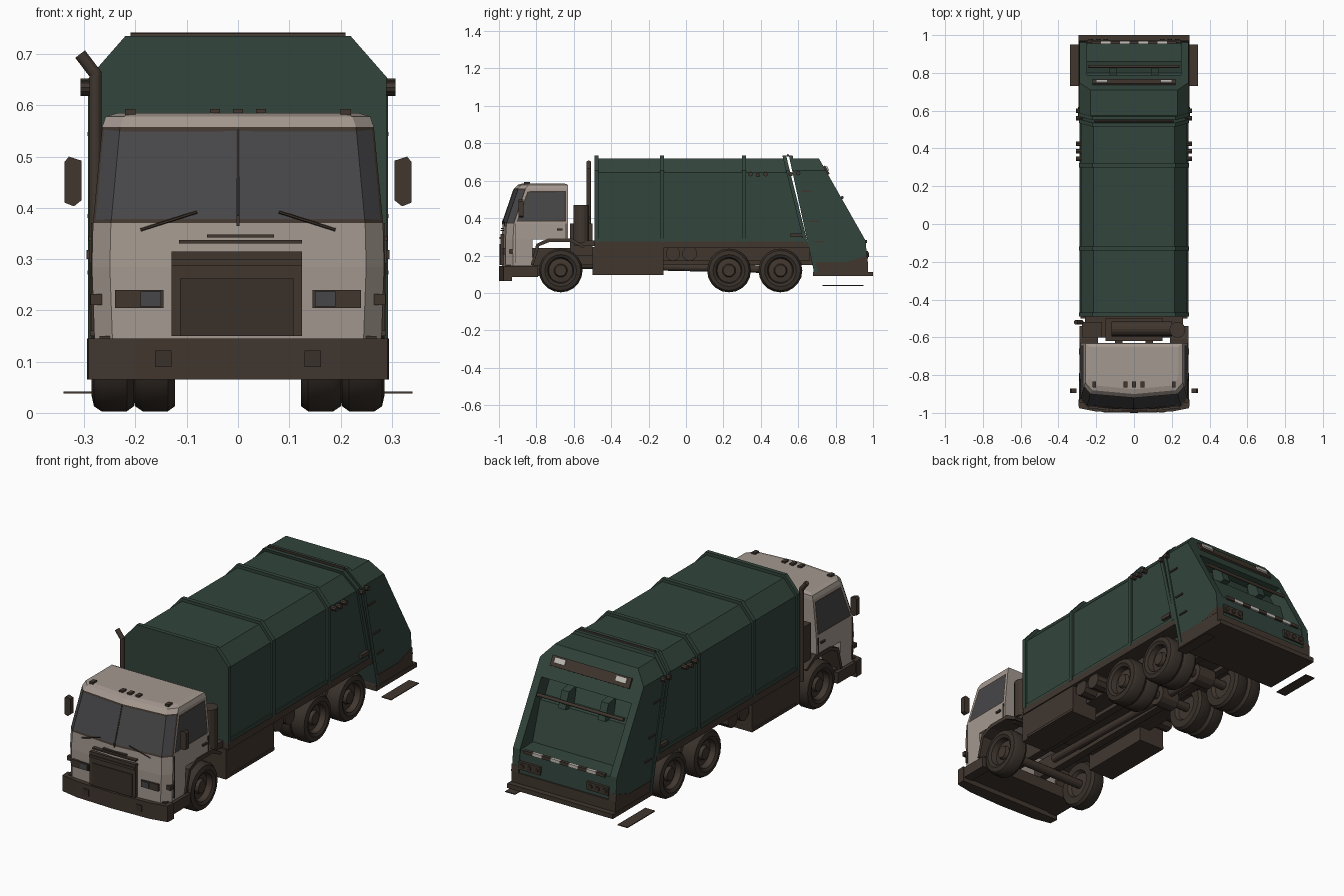
import bpy, bmesh, math
from mathutils import Vector, Matrix

if "Cube" in bpy.data.objects:
    bpy.data.objects.remove(bpy.data.objects["Cube"])


def material(name, rgb):
    m = bpy.data.materials.new(name)
    m.use_nodes = True
    m.diffuse_color = (*rgb, 1)
    m.node_tree.nodes["Principled BSDF"].inputs["Base Color"].default_value = (*rgb, 1)
    return m


GREEN = material("dark green paint", (.032, .058, .045))
BROWN = material("dark brown trim", (.052, .037, .028))
TIRE = material("tire rubber", (.040, .030, .023))
CREAM = material("warm grey paint", (.37, .315, .277))
GLASS = material("grey glass", (.062, .062, .066))
WHITE = material("white marking", (.55, .52, .48))


def finish(name, bm, *mats, mirror=False):
    bmesh.ops.recalc_face_normals(bm, faces=bm.faces[:])
    me = bpy.data.meshes.new(name)
    bm.to_mesh(me)
    bm.free()
    for m in mats:
        me.materials.append(m)
    ob = bpy.data.objects.new(name, me)
    bpy.context.collection.objects.link(ob)
    if mirror:
        ob.modifiers.new("mirror", 'MIRROR')
    return ob


def prism(name, pts, a, b, mat, axis='x', mirror=False, chamfer=None):
    """Extrude a profile along an axis, optionally clipping the top corners."""
    place = {'x': lambda p, t: (t, *p), 'y': lambda p, t: (p[0], t, p[1]),
             'z': lambda p, t: (*p, t)}[axis]
    bm = bmesh.new()
    f = bm.faces.new([bm.verts.new(place(p, a)) for p in pts])
    ext = bmesh.ops.extrude_face_region(bm, geom=[f])["geom"]
    shift = Vector(place((0, 0), b - a))
    bmesh.ops.translate(bm, vec=shift, verts=[v for v in ext if isinstance(v, bmesh.types.BMVert)])
    if chamfer:
        for s in (1, -1):
            bmesh.ops.bisect_plane(bm, geom=bm.verts[:] + bm.edges[:] + bm.faces[:],
                                   plane_co=(s * chamfer[0], 0, chamfer[1]),
                                   plane_no=(s * .08, 0, .07), clear_outer=True)
            bmesh.ops.holes_fill(bm, edges=[e for e in bm.edges if e.is_boundary])
    return finish(name, bm, mat, mirror=mirror)


def box(name, x, y, z, mat, mirror=False):
    return prism(name, [(y[0], z[0]), (y[1], z[0]), (y[1], z[1]), (y[0], z[1])], *x, mat, mirror=mirror)


def rod(name, p, q, r, mat, sides=12, mirror=False):
    p, q = Vector(p), Vector(q)
    bm = bmesh.new()
    mtx = Matrix.Translation((p + q) / 2) @ (q - p).to_track_quat('Z', 'Y').to_matrix().to_4x4()
    bmesh.ops.create_cone(bm, cap_ends=True, segments=sides, radius1=r, radius2=r,
                          depth=(q - p).length, matrix=mtx)
    return finish(name, bm, mat, mirror=mirror)


# Refuse body with raised ribs
PANEL, RIB = (.28, .645), (.29, .655)
prism("body_shell", [(-.48, .27), (.645, .27), (.53, .72), (-.48, .72)], -.28, .28, GREEN, chamfer=PANEL)
for i, y in enumerate((-.48, -.13, .31)):
    prism(f"body_rib_{i}", [(y - .01, .27), (y + .012, .27), (y + .012, .735), (y - .01, .735)],
          -.29, .29, GREEN, chamfer=RIB)
prism("body_end_rib", [(.63, .27), (.65, .27), (.535, .735), (.515, .735)], -.29, .29, GREEN, chamfer=RIB)
box("body_floor_rail", (-.289, .289), (-.49, .655), (.24, .275), BROWN)
box("body_lower_trim", (.28, .286), (-.47, .64), (.275, .29), GREEN, True)

# Tailgate: side walls, recessed hopper, flange and sill
EDGE = (.29, .652)
prism("tailgate_side", [(.685, .165), (.97, .165), (.96, .28), (.71, .72), (.555, .72)], .25, .288,
      GREEN, mirror=True, chamfer=EDGE)
prism("tailgate_hopper", [(.685, .165), (.965, .165), (.957, .275), (.86, .28), (.80, .47), (.76, .48),
                          (.72, .56), (.79, .579), (.71, .72), (.555, .72)], -.25, .25, GREEN, chamfer=EDGE)
prism("tailgate_flange", [(.685, .11), (.705, .11), (.57, .735), (.55, .735)], -.293, .293, GREEN, chamfer=RIB)
prism("tailgate_base", [(.68, .11), (.972, .11), (.972, .165), (.69, .165)], -.29, .29, BROWN)
prism("tailgate_corner", [(.86, .165), (.972, .165), (.968, .2)], .25, .291, BROWN, mirror=True)
box("rear_step", (-.293, .293), (.68, 1), (.09, .113), BROWN)
box("side_step", (.285, .34), (.73, .95), (.038, .042), BROWN, True)
prism("packer_bracket", [(.74, .56), (.8, .55), (.83, .47), (.76, .46)], .09, .13, GREEN, mirror=True)
rod("hopper_bar", (-.24, .835, .51), (.24, .835, .51), .008, BROWN)
for i in range(9):
    x = -.225 + i * .05
    box(f"sill_stripe_{i}", (x, x + .05), (.952, .968), (.268, .284), WHITE if i % 2 else BROWN)
box("rear_lamp_panel", (.13, .25), (.96, .974), (.185, .225), BROWN, True)
for i, x in enumerate((.15, .19, .23)):
    rod(f"rear_lamp_{i}", (x, .97, .205), (x, .979, .205), .012, TIRE, mirror=True)
prism("upper_lamp_panel", [(.735, .676), (.76, .632), (.768, .637), (.743, .681)], -.22, .22, BROWN)
prism("upper_lamp", [(.745, .674), (.758, .65), (.766, .655), (.753, .679)], .14, .2, WHITE, mirror=True)
rod("tailgate_hinge", (-.21, .545, .735), (.21, .545, .735), .007, BROWN, 8)
for i, (y, z) in enumerate(((.345, .635), (.385, .63), (.425, .635), (.56, .635), (.6, .64))):
    rod(f"side_lamp_{i}", (.27, y, z), (.307, y, z), .012, BROWN, 8, True)
box("tailgate_latch", (.275, .296), (.56, .62), (.3, .318), BROWN, True)
for i, (y, z) in enumerate(((.62, .54), (.66, .38), (.69, .27))):
    box(f"tailgate_side_bracket_{i}", (.285, .294), (y, y + .05), (z, z + .008), BROWN, True)


# Cab: plan outlines lofted upward
def loft(name, levels, glazed=None):
    bm = bmesh.new()
    rings = []
    for z, w, front, rear in levels:
        half = [(w, rear), (w, front + .06), (w - .035, front + .02)]
        ring = [(-x, y) for x, y in half] + [(0, front)] + half[::-1]
        rings.append([bm.verts.new((*p, z)) for p in ring])
    screen, doors = [], []
    for k in range(len(rings) - 1):
        a, b = rings[k], rings[k + 1]
        for i in range(7):
            j = (i + 1) % 7
            f = bm.faces.new((a[i], a[j], b[j], b[i]))
            if k == glazed and i < 6:
                (doors if i in (0, 5) else screen).append(f)
    bm.faces.new(rings[0])
    bm.faces.new(rings[-1])
    bmesh.ops.recalc_face_normals(bm, faces=bm.faces[:])
    # Painted frame, dark seal, then glass
    if screen:
        bmesh.ops.inset_individual(bm, faces=doors, thickness=.018)
        for group, op in ((screen, bmesh.ops.inset_region), (doors, bmesh.ops.inset_individual)):
            for f in op(bm, faces=group, thickness=.009)["faces"]:
                f.material_index = 1
            for f in group:
                f.material_index = 2
    return finish(name, bm, CREAM, BROWN, GLASS)


loft("cab_lower", [(.145, .28, -.985, -.82), (.285, .285, -.985, -.82)])
loft("cab_upper", [(.285, .285, -.985, -.63), (.37, .283, -.98, -.63), (.558, .265, -.918, -.63),
                   (.578, .258, -.9, -.632), (.585, .235, -.875, -.65)], glazed=1)
box("cab_floor", (-.27, .27), (-.96, -.78), (.09, .15), BROWN)
box("windshield_post", (-.003, .003), (-.984, -.978), (.365, .385), BROWN)
rod("windshield_divider", (0, -.981, .375), (0, -.92, .553), .003, BROWN, 6)
rod("wiper", (.08, -.978, .392), (.19, -.968, .357), .003, BROWN, 6, True)
box("door_seam", (.28, .287), (-.645, -.64), (.29, .37), BROWN, True)
box("door_front_seam", (.28, .287), (-.915, -.911), (.16, .37), BROWN, True)
box("door_handle", (.28, .292), (-.69, -.66), (.335, .345), BROWN, True)
for i, x in enumerate((-.21, -.045, 0, .045, .21)):
    box(f"roof_lamp_{i}", (x - .01, x + .01), (-.865, -.835), (.575, .593), BROWN)

# Grille, headlamps and bumper
box("grille_surround", (-.13, .125), (-.992, -.95), (.15, .315), BROWN)
box("grille_panel", (-.113, .108), (-.996, -.99), (.15, .262), TIRE)
box("grille_top_bar", (-.13, .125), (-.998, -.96), (.288, .3), BROWN)
box("grille_hood_lip", (-.115, .125), (-.993, -.95), (.33, .337), BROWN)
box("grille_badge_plate", (-.06, .07), (-.99, -.95), (.342, .348), BROWN)
box("headlamp_housing", (.145, .24), (-.978, -.95), (.205, .24), BROWN, True)
box("headlamp", (.15, .19), (-.983, -.96), (.208, .237), GLASS, True)
box("corner_lamp", (.262, .288), (-.945, -.925), (.21, .232), BROWN, True)
prism("front_bumper", [(-.295, -.93), (-.292, -.975), (-.2, -.993), (0, -1), (.2, -.993), (.292, -.975),
                       (.295, -.93)], .065, .145, BROWN, axis='z')
box("bumper_return", (.24, .29), (-.94, -.79), (.085, .14), BROWN, True)
box("tow_plate", (.13, .162), (-.999, -.985), (.09, .122), TIRE, True)
prism("mirror", [(.305, .415), (.32, .403), (.338, .41), (.338, .49), (.33, .5), (.305, .492)],
      -.895, -.87, BROWN, axis='y', mirror=True)

# Front fenders
prism("front_fender", [(-.83, .15), (-.8, .262), (-.735, .292), (-.61, .292), (-.54, .25), (-.55, .24),
                       (-.615, .272), (-.73, .272), (-.785, .25), (-.815, .15)], .19, .289, BROWN, mirror=True)

# Gear between cab and body
rod("exhaust_stack", (-.278, -.52, .2), (-.278, -.52, .665), .012, BROWN)
rod("exhaust_tip", (-.276, -.52, .658), (-.308, -.52, .7), .012, BROWN)
rod("air_tank", (-.12, -.555, .4), (.2, -.555, .4), .04, BROWN, 16)
box("air_cleaner", (-.275, -.17), (-.6, -.52), (.28, .46), BROWN)
box("engine_cover", (-.15, .15), (-.62, -.5), (.2, .37), BROWN)
rod("intake_canister", (.23, -.56, .27), (.23, -.56, .47), .042, BROWN, 16)
box("gear_deck", (-.26, .26), (-.6, -.49), (.25, .28), BROWN)

# Chassis and tanks
box("frame_rail", (.06, .1), (-.93, .7), (.15, .24), BROWN, True)
box("subframe", (-.2, .2), (-.48, .66), (.17, .245), BROWN)
box("side_tank", (.14, .283), (-.5, -.12), (.095, .245), BROWN, True)
box("side_tank_lid", (.14, .288), (-.46, -.12), (.1, .113), BROWN, True)
for i, y in enumerate((-.07, .02)):
    rod(f"air_reservoir_{i}", (.12, y, .21), (.275, y, .21), .04, BROWN, 10, True)
rod("drive_shaft", (0, -.6, .15), (0, .5, .125), .02, BROWN)

# Wheels: a single tire section spun around its axle
SECTION = [(0, .268), (.03, .27), (.036, .255), (.064, .25), (.07, .278), (.085, .286), (.107, .281),
           (.117, .266), (.117, .217), (.107, .203), (.07, .203), (.06, .22), (0, .22)]


def wheel(name, y, inward=0):
    z = .12
    bm = bmesh.new()
    vs = [bm.verts.new((x - inward, y, z + r)) for r, x in SECTION]
    es = [bm.edges.new(pair) for pair in zip(vs, vs[1:])]
    bmesh.ops.spin(bm, geom=vs + es, cent=(0, y, z), axis=(1, 0, 0), angle=math.tau, steps=20)
    bmesh.ops.remove_doubles(bm, verts=bm.verts[:], dist=.0005)
    for f in bm.faces:
        c = f.calc_center_median()
        f.material_index = int(math.hypot(c.y - y, c.z - z) > .068)
    ob = finish(name, bm, BROWN, TIRE, mirror=True)
    bpy.ops.object.select_all(action='DESELECT')
    ob.select_set(True)
    bpy.context.view_layer.objects.active = ob
    bpy.ops.object.shade_smooth_by_angle(angle=math.radians(35))


for label, y in (("front", -.67), ("middle", .23), ("rear", .505)):
    wheel(label + "_wheel", y)
    if y > 0:
        wheel(label + "_inner_wheel", y, .08)
        rod(label + "_differential", (-.05, y, .12), (.05, y, .12), .05, BROWN)
    rod(label + "_axle", (-.24, y, .12), (.24, y, .12), .022, BROWN)
